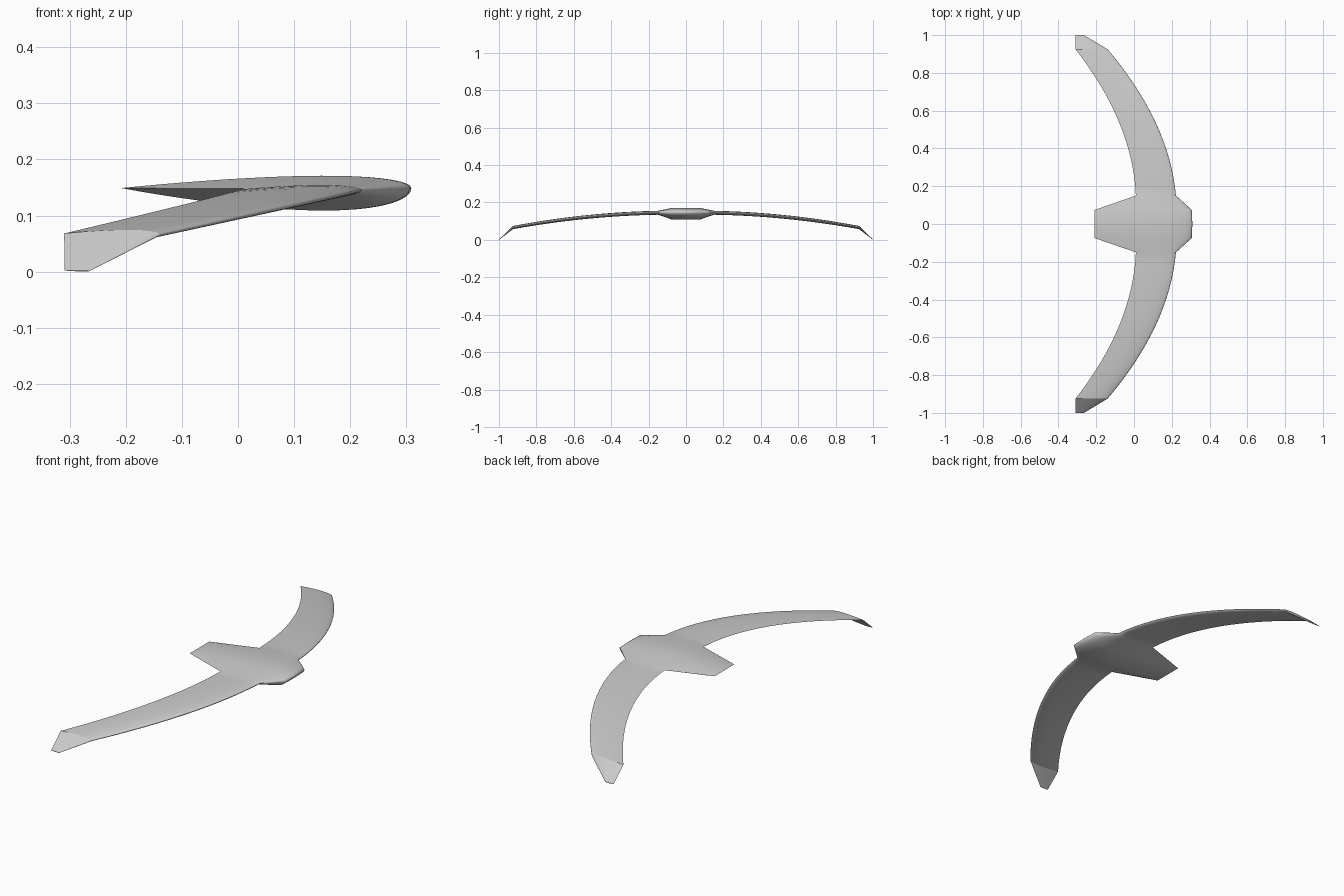
import bpy
import bmesh
import math

cube = bpy.data.objects.get("Cube")
if cube:
    bpy.data.objects.remove(cube)

# One plain grey skin
grey = bpy.data.materials.new("light_grey")
grey.use_nodes = True
grey.diffuse_color = (0.6, 0.6, 0.6, 1)
grey.node_tree.nodes["Principled BSDF"].inputs["Base Color"].default_value = (0.6, 0.6, 0.6, 1)

N = 24            # chordwise steps per side
ROOT, TIP = 0.15, 0.925


def thickness(u):
    """Aerofoil half thickness, scaled to a maximum of one."""
    return 2 * (1.4845 * math.sqrt(u) - 0.63 * u - 1.758 * u**2
                + 1.4215 * u**3 - 0.518 * u**4)


def section(y, lead, trail, z_lead, z_trail, up, down):
    """Closed aerofoil loop, starting at the trailing edge over the top."""
    pts = []
    for i in range(2 * N):
        u = (1 + math.cos(math.pi * i / N)) / 2
        side = up if i <= N else -down
        z = z_lead + (z_trail - z_lead) * u + side * max(thickness(u), 0)
        pts.append((lead + (trail - lead) * u, y, z))
    return pts


def wing_section(y):
    """Swept, drooping wing station."""
    t = y - ROOT
    sweep = 0.087 * t + 0.49 * t * t
    lead = 0.222 - sweep
    trail = 0.01 - 0.043 * t - 0.477 * t * t
    f = sweep / 0.362
    return section(y, lead, trail, 0.146 - 0.080 * f, 0.148 - 0.080 * f,
                   0.009 - 0.001 * f, 0.012 - 0.003 * f)


def loft(name, loops, sharp_loops=(), cap_ends=False):
    """Skin consecutive loops, keeping the trailing edge and chosen loops sharp."""
    bm = bmesh.new()
    rings = [[bm.verts.new(p) for p in loop] for loop in loops]
    count = len(rings[0])
    for a, b in zip(rings, rings[1:]):
        for i in range(count):
            j = (i + 1) % count
            bm.faces.new((a[i], a[j], b[j], b[i])).smooth = True
        bm.edges.get((a[0], b[0])).smooth = False
    for k in sharp_loops:
        for i in range(count):
            bm.edges.get((rings[k][i], rings[k][(i + 1) % count])).smooth = False
    if cap_ends:
        for k in (0, -1):
            cap = bm.faces.new(rings[k])
            for e in cap.edges:
                e.smooth = False
    bmesh.ops.recalc_face_normals(bm, faces=bm.faces[:])
    mesh = bpy.data.meshes.new(name)
    bm.to_mesh(mesh)
    bm.free()
    mesh.materials.append(grey)
    obj = bpy.data.objects.new(name, mesh)
    bpy.context.collection.objects.link(obj)


# Half span stations: body, tapering shoulder, wing, drooped winglet
half = [section(0.075, 0.306, -0.208, 0.149, 0.149, 0.022, 0.040)]
half += [wing_section(ROOT + (TIP - ROOT) * i / 16) for i in range(17)]
half.append(section(1.0, -0.265, -0.309, 0.001, 0.002, 0.001, 0.001))

# Mirror the stations to the other side and skin the whole flying wing
other = [[(x, -y, z) for x, y, z in loop] for loop in reversed(half)]
middle = [section(0, 0.309, -0.208, 0.149, 0.149, 0.022, 0.040)]
stations = other + middle + half
loft("flying_wing", stations, sharp_loops=(1, len(stations) - 2), cap_ends=True)
